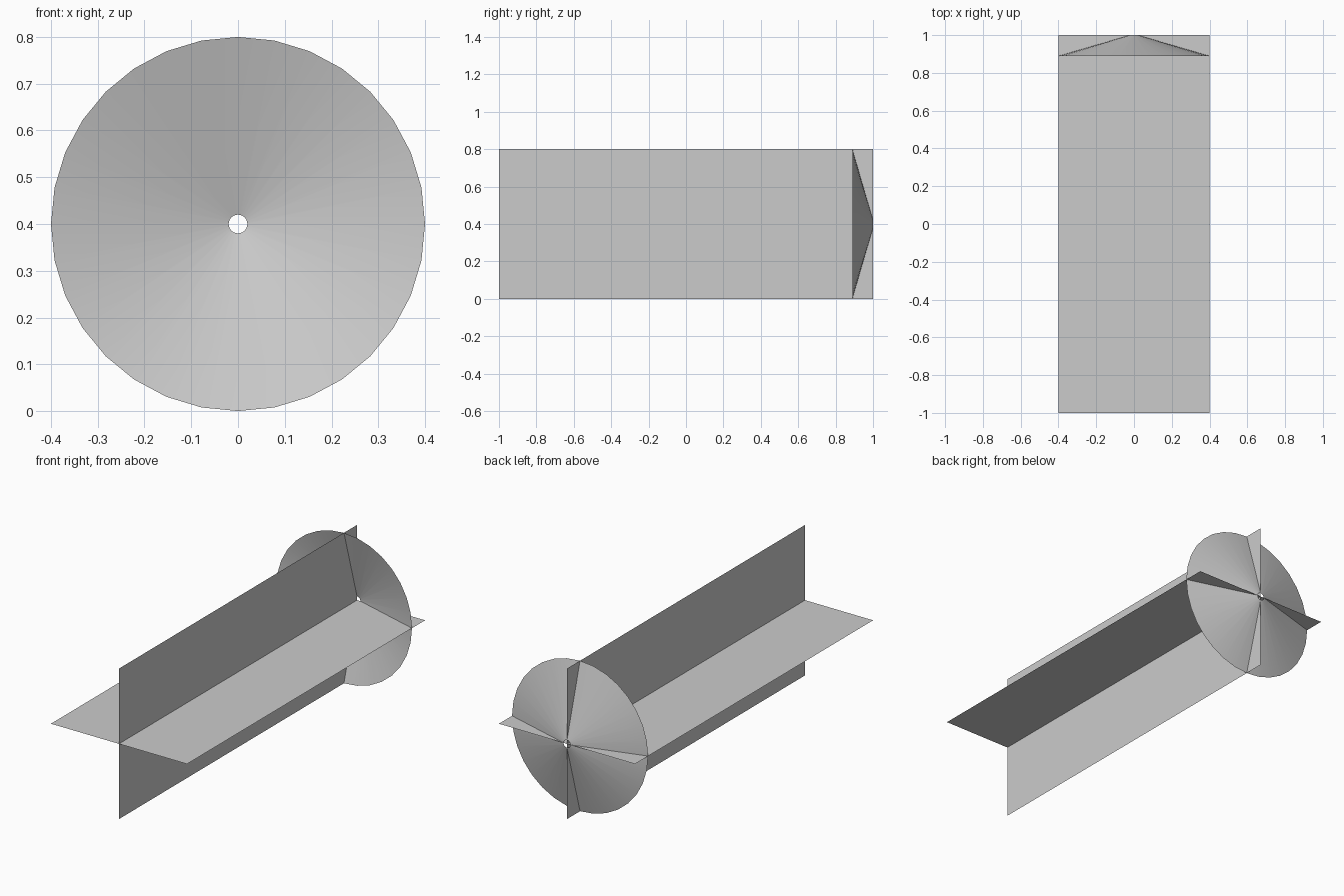
import bpy, bmesh
from math import sin, cos, tau

if "Cube" in bpy.data.objects:
    bpy.data.objects.remove(bpy.data.objects["Cube"])

CENTRE_Z = 0.4
R = 0.4


def add_object(name, bm):
    bmesh.ops.recalc_face_normals(bm, faces=bm.faces)
    mesh = bpy.data.meshes.new(name)
    bm.to_mesh(mesh)
    bm.free()
    ob = bpy.data.objects.new(name, mesh)
    bpy.context.collection.objects.link(ob)
    return ob


def sheet(name, dx, dz):
    """Flat sheet running the full length, spanning +-dx, +-dz about the axis."""
    bm = bmesh.new()
    corners = [(-1, -1), (1, -1), (1, 1), (-1, 1)]
    bm.faces.new([bm.verts.new((s * dx, y, CENTRE_Z + s * dz)) for s, y in corners])
    return add_object(name, bm)


def cone_shell(name, rings, sides=32):
    """Open shell around the y axis through (radius, y) rings."""
    bm = bmesh.new()
    loops = [[bm.verts.new((r * sin(tau * i / sides), y, CENTRE_Z + r * cos(tau * i / sides)))
              for i in range(sides)] for r, y in rings]
    for a, b in zip(loops, loops[1:]):
        for i in range(sides):
            j = (i + 1) % sides
            bm.faces.new((a[i], a[j], b[j], b[i]))
    for f in bm.faces:
        f.smooth = True
    return add_object(name, bm)


# Crossed sheets
sheet("horizontal_sheet", R, 0)
sheet("vertical_sheet", 0, R)

# Shallow cone at the back, with a small hole at its tip
cone_shell("flare_cone", [(R, 0.89), (0.02, 1.0)])
